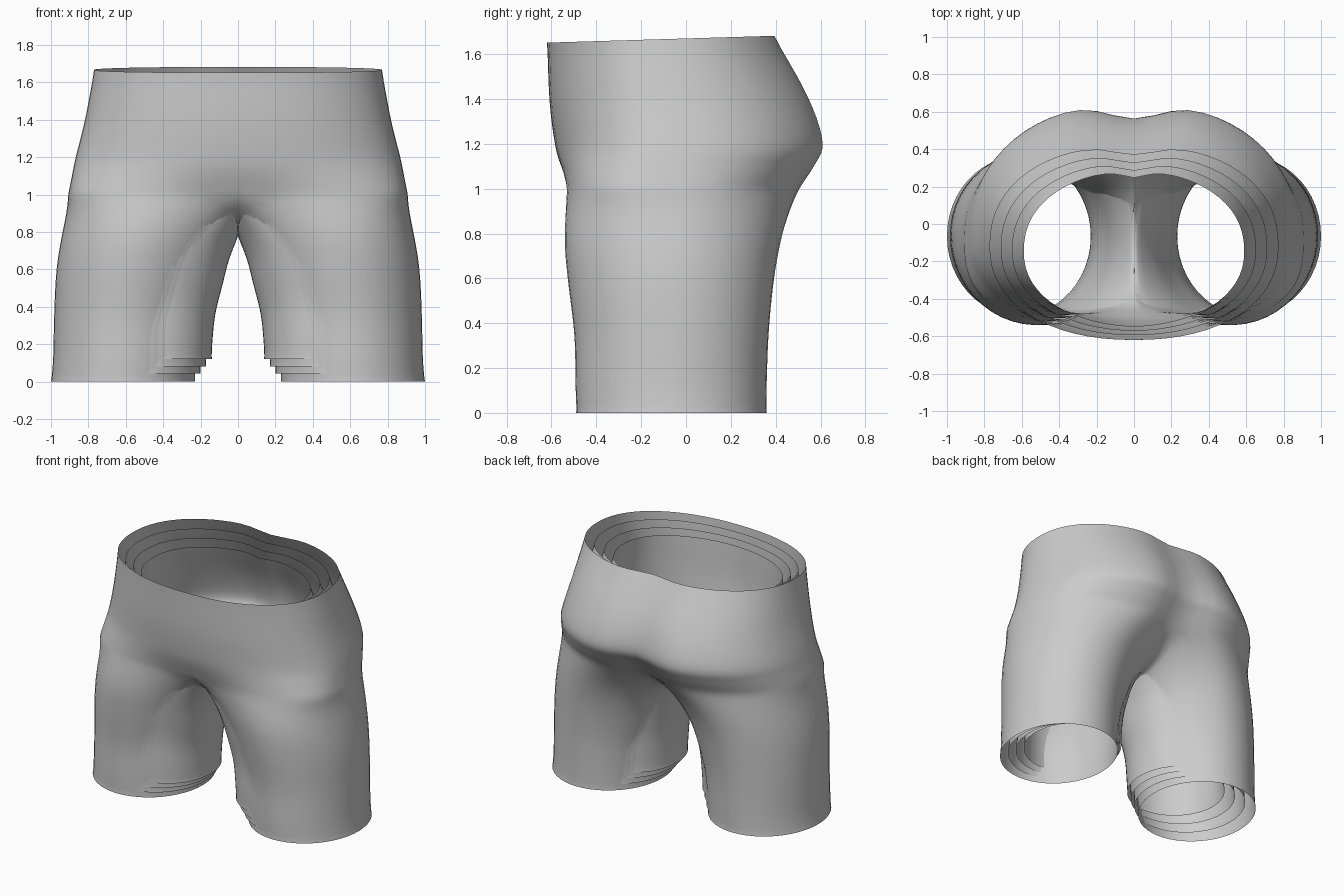
import bpy, bmesh
from math import cos, sin, radians, exp

if "Cube" in bpy.data.objects:
    bpy.data.objects.remove(bpy.data.objects["Cube"])

# Torso keys: z, half width, centre y, front y, back y, front dip, back cleft, front squareness
TORSO = [(1.67, .77, -.12, -.62, .42, 0, .05, 2.2),
         (1.40, .82, -.10, -.61, .58, 0, .07, 2.2),
         (1.20, .87, -.08, -.585, .65, 0, .10, 2.3),
         (1.10, .89, -.08, -.565, .61, .01, .12, 2.6),
         (1.00, .91, -.08, -.55, .54, .05, .13, 3.0)]
# Leg keys: z, inner x, outer x, front y, back y
LEG = [(1.0, .10, .91, -.545, .43), (.8, .13, .95, -.55, .41),
       (.6, .155, .975, -.53, .39), (.35, .205, .985, -.50, .37),
       (.13, .225, .99, -.495, .362), (0, .23, 1.0, -.49, .36)]
OUTER, INNER, ALPHA = 33, 15, 120


def spline(keys, steps):
    """Catmull-Rom rows through the key rows."""
    rows = []
    for k in range(len(keys) - 1):
        b, c = keys[k], keys[k + 1]
        a = keys[k - 1] if k else [2 * p - q for p, q in zip(b, c)]
        d = keys[k + 2] if k + 2 < len(keys) else [2 * q - p for p, q in zip(b, c)]
        for j in range(steps):
            t = j / steps
            rows.append([.5 * (2 * q + (r - p) * t + (2 * p - 5 * q + 4 * r - s) * t * t
                               + (3 * q - p - 3 * r + s) * t ** 3)
                         for p, q, r, s in zip(a, b, c, d)])
    return rows + [list(keys[-1])]


def torso_row(z, w, yc, yf, yb, cf, cb, nf):
    """Half outline from front centre round to back centre."""
    pts = []
    for i in range(OUTER):
        a = radians(-90 + 180 * i / (OUTER - 1))
        n = nf if a < 0 else 2.25
        c, s = max(0, cos(a)), sin(a)
        if i in (0, OUTER - 1):
            c = 0
        x = w * c ** (2 / n)
        h = abs(s) ** (2 / n)
        if a < 0:
            y = yc + (yf - yc) * h + cf * exp(-(x / .25) ** 2)
        else:
            y = yc + (yb - yc) * h - cb * exp(-(x / .17) ** 2)
        pts.append((x, y, z + .03 * y * max(0, z - 1) / .67))
    return pts


def half_surface():
    """Rows of the right half: torso rows, then closed leg rings."""
    torso = [torso_row(*r) for r in spline(TORSO, 5)]
    hip = list(torso[-1])
    yf, yb = hip[0][1], hip[-1][1]
    for i in range(1, INNER + 1):               # crotch seam, back to front
        u = 1 - 2 * i / (INNER + 1)
        hip.append((0, (yf + yb) / 2 + u * (yb - yf) / 2, .8 + .2 * abs(u) ** 2.5))
    legs = [hip]
    for z, xi, xo, f, b in spline(LEG, 6)[1:]:
        blend = 1 - max(0, z) ** 6
        ring = []
        for i, (hx, hy, hz) in enumerate(hip):
            if i < OUTER:
                a = -ALPHA + 2 * ALPHA * i / (OUTER - 1)
            else:
                a = ALPHA + (360 - 2 * ALPHA) * (i - OUTER + 1) / (INNER + 1)
            a = radians(a)
            ex = (xi + xo) / 2 + (xo - xi) / 2 * cos(a)
            ey = (f + b) / 2 + (b - f) / 2 * sin(a)
            ring.append((hx + (ex - hx) * blend, hy + (ey - hy) * blend, hz * z))
        legs.append(ring)
    return torso, legs


def shrink(p, k):
    """Pull a point inwards for nested layer k."""
    x, y, z = p
    x = max(0, x - k * .07 * x ** .574) if x > 1e-6 else 0
    return (x, -.26 + .93 ** k * (y + .26), .84 + .95 ** k * (z - .84))


def make_layer(name, k, torso, legs):
    bm = bmesh.new()
    for side in (1, -1):
        def add(row):
            out = []
            for p in row:
                x, y, z = shrink(p, k)
                out.append(bm.verts.new((side * x, y, z)))
            return out

        def bridge(a, b, n, closed):
            for i in range(n if closed else n - 1):
                j = (i + 1) % n
                q = (a[i], b[i], b[j], a[j])
                bm.faces.new(q if side > 0 else q[::-1])

        rows = [add(r) for r in torso[:-1]]
        rings = [add(r) for r in legs]
        rows.append(rings[0][:OUTER])
        for a, b in zip(rows, rows[1:]):
            bridge(a, b, OUTER, False)
        for a, b in zip(rings, rings[1:]):
            bridge(a, b, OUTER + INNER, True)
    bmesh.ops.remove_doubles(bm, verts=bm.verts, dist=1e-4)
    # Soften the hip and crotch transition, leaving the open hems alone
    inner = [v for v in bm.verts if not v.is_boundary]
    for _ in range(3):
        bmesh.ops.smooth_vert(bm, verts=inner, factor=.4,
                              use_axis_x=True, use_axis_y=True, use_axis_z=True)
    for f in bm.faces:
        f.smooth = True
    me = bpy.data.meshes.new(name)
    bm.to_mesh(me)
    bm.free()
    ob = bpy.data.objects.new(name, me)
    bpy.context.collection.objects.link(ob)


# Outer shorts and three nested lining layers
torso, legs = half_surface()
for k, name in enumerate(("shorts_outer", "lining_1", "lining_2", "lining_3")):
    make_layer(name, k, torso, legs)
